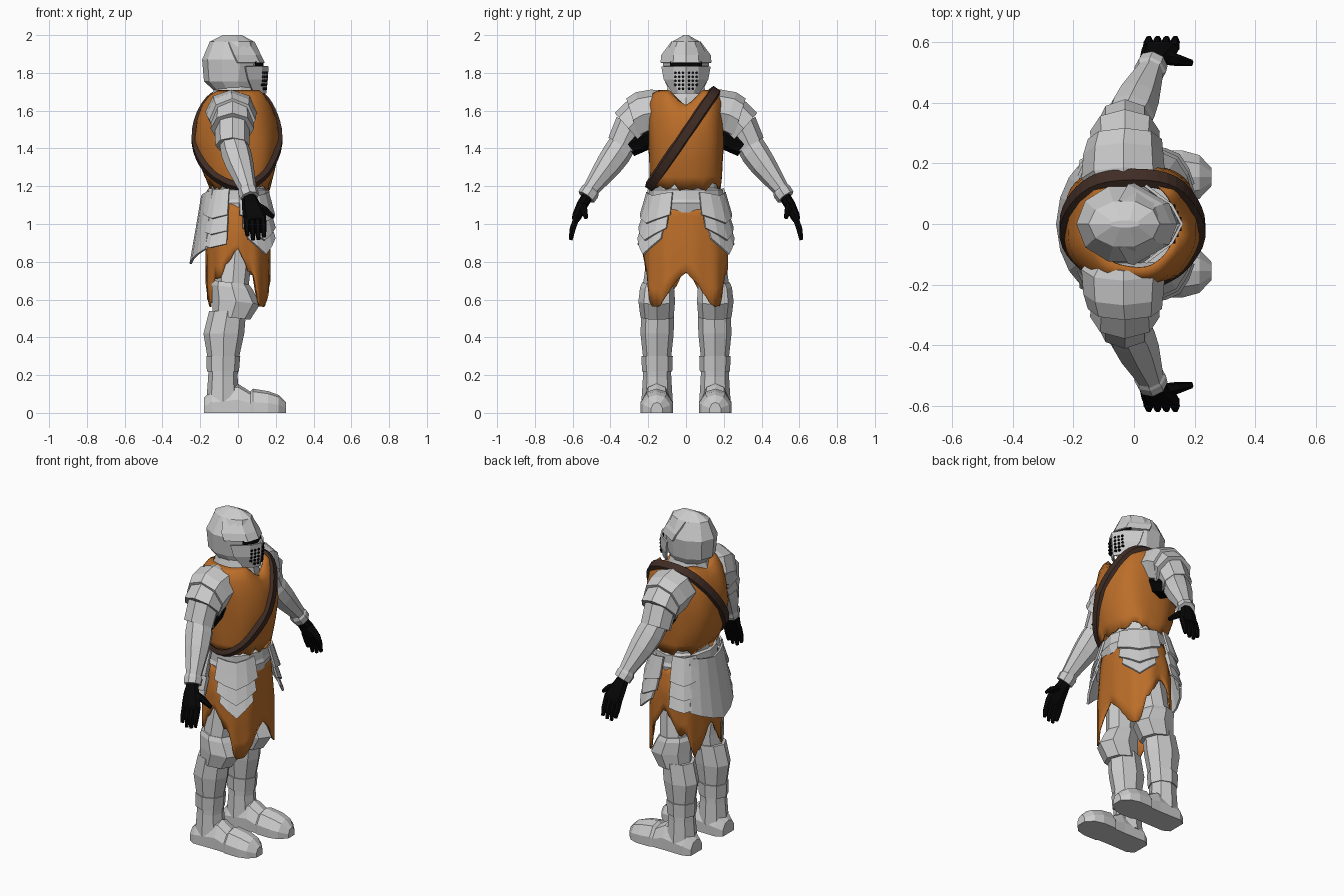
import bpy, bmesh, math, random
from mathutils import Vector, Matrix
from mathutils.bvhtree import BVHTree

random.seed(4)


def material(name, rgb):
    m = bpy.data.materials.new(name)
    m.diffuse_color = (*rgb, 1)
    return m


ORANGE = material("orange_cloth", (0.5, 0.155, 0.022))
BROWN = material("brown_leather", (0.05, 0.025, 0.018))
BLACK = material("black_fabric", (0.002, 0.002, 0.002))


def finish(name, bm, mat=None, mirror=False, thick=0, smooth=False):
    bmesh.ops.recalc_face_normals(bm, faces=bm.faces)
    me = bpy.data.meshes.new(name)
    bm.to_mesh(me)
    bm.free()
    ob = bpy.data.objects.new(name, me)
    bpy.context.collection.objects.link(ob)
    if mat:
        me.materials.append(mat)
    if thick:
        s = ob.modifiers.new("thickness", 'SOLIDIFY')
        s.thickness = thick
    if mirror:
        m = ob.modifiers.new("mirror", 'MIRROR')
        m.use_axis = (False, True, False)
    for p in me.polygons:
        p.use_smooth = smooth
    return ob


def loft(name, rows, wrap=True, caps=True, ring=False, **kw):
    """Skin rows of points; wrap closes each row, ring joins last to first."""
    bm = bmesh.new()
    vs = [[bm.verts.new(p) for p in r] for r in rows]
    n = len(rows[0])
    pairs = list(zip(vs, vs[1:])) + ([(vs[-1], vs[0])] if ring else [])
    for a, b in pairs:
        for i in range(n if wrap else n - 1):
            j = (i + 1) % n
            bm.faces.new((a[i], a[j], b[j], b[i]))
    if wrap and caps and not ring:
        bm.faces.new(vs[0])
        bm.faces.new(vs[-1])
    return finish(name, bm, **kw)


def tube(name, rings, axis=(0, 0, 1), n=8, **kw):
    """Rings (x, y, z, radius along x, other radius) square to the axis."""
    ax = Vector(axis).normalized()
    u = (Vector((1, 0, 0)) - ax * ax.x).normalized()
    v = ax.cross(u)
    angles = [2 * math.pi * i / n for i in range(n)]
    return loft(name, [[Vector((x, y, z)) + u * a * math.cos(t) + v * b * math.sin(t)
                        for t in angles] for x, y, z, a, b in rings], **kw)


def oval(a, p=0.8):
    c, s = math.cos(a), math.sin(a)
    return math.copysign(abs(c) ** p, c), math.copysign(abs(s) ** p, s)


def interp(table, t):
    for (a, va), (b, vb) in zip(table, table[1:]):
        if t <= b:
            return va + (vb - va) * (t - a) / (b - a)
    return table[-1][1]


def hip_plate(name, deg, half, zt, zb, drop, rt, rb, cols=5, mirror=True):
    """Curved plate hugging the hips with a ridge and a chevron lower edge."""
    rows = []
    for k in (0, 0.5, 1):
        row = []
        for i in range(cols):
            s = 2 * i / (cols - 1) - 1
            cx, cy = oval(math.radians(deg + s * half), 0.9)
            peak = 1 + 0.07 * (1 - abs(s)) * (0.4 + 0.6 * k)
            z = zt + (zb - zt) * k - drop * (1 - abs(s)) * (0.4 + 0.6 * k)
            row.append((cx * peak * (rt[0] + (rb[0] - rt[0]) * k),
                        cy * peak * (rt[1] + (rb[1] - rt[1]) * k), z))
        rows.append(row)
    loft(name, rows, wrap=False, mirror=mirror, thick=0.012)


# helmet shell
tube("helmet", [((b + f) / 2, 0, z, (f - b) / 2, w) for z, b, f, w in (
    (1.70, -0.12, 0.08, 0.09), (1.755, -0.18, 0.10, 0.118), (1.87, -0.19, 0.115, 0.13),
    (1.965, -0.15, 0.085, 0.078), (2.0, -0.08, 0.02, 0.012))], n=10)


# visor and brow, five points across each row
def face_rows(table):
    return [[(xs, -ys, z), (xc, -yc, z), (xf, 0, z), (xc, yc, z), (xs, ys, z)]
            for z, xf, xc, yc, xs, ys in table]


loft("visor", face_rows([(1.835, 0.162, 0.128, 0.065, 0.04, 0.131),
                         (1.765, 0.158, 0.126, 0.066, 0.055, 0.118),
                         (1.69, 0.15, 0.128, 0.04, 0.085, 0.07)]), wrap=False, thick=0.01)
loft("brow", face_rows([(1.855, 0.142, 0.116, 0.068, 0.0, 0.135),
                        (1.895, 0.122, 0.095, 0.066, -0.02, 0.131),
                        (1.965, 0.088, 0.05, 0.05, -0.05, 0.078)]), wrap=False, thick=0.01)
loft("eye_slit", face_rows([(1.83, 0.135, 0.112, 0.065, 0.09, 0.085),
                            (1.86, 0.135, 0.112, 0.065, 0.09, 0.085)]),
     wrap=False, mat=BLACK)
# breathing holes
bm = bmesh.new()
for side in (-1, 1):
    for c in range(3):
        for r in range(5 - c // 2):
            y, z = 0.016 + 0.02 * c, 1.80 - 0.021 * r
            x = 0.158 - y * 0.5 - (1.8 - z) * 0.03
            m = Matrix.Translation((x, side * y, z)) @ Matrix.Rotation(math.pi / 2, 4, 'Y')
            bmesh.ops.create_cone(bm, cap_ends=True, segments=6, radius1=0.0075,
                                  radius2=0.0075, depth=0.012, matrix=m)
finish("visor_holes", bm, BLACK)

# neck guard and inner body
tube("neck_guard", [(-0.02, 0, 1.58, 0.15, 0.15), (-0.02, 0, 1.67, 0.125, 0.12),
                    (-0.02, 0, 1.76, 0.09, 0.09)], n=10)
tube("torso_armour", [(0, 0, 1.08, 0.15, 0.17), (0, 0, 1.25, 0.15, 0.17),
                      (0, 0, 1.45, 0.19, 0.18), (0, 0, 1.62, 0.15, 0.16)], n=12)

# tunic with a V neck and a worn hem
N = 48
rows = []
for k, (z, b, f, w) in enumerate(((1.20, -0.15, 0.168, 0.185), (1.25, -0.178, 0.185, 0.192),
                                  (1.33, -0.208, 0.203, 0.194), (1.45, -0.232, 0.218, 0.202),
                                  (1.56, -0.217, 0.203, 0.203), (1.64, -0.188, 0.18, 0.20),
                                  (1.69, -0.155, 0.153, 0.178), (1.71, -0.12, 0.13, 0.145))):
    row = []
    for i in range(N):
        a = 2 * math.pi * i / N
        c, s = oval(a, 0.82)
        fold = 1 + 0.012 * math.sin(7 * a + k * 0.7)
        neck = max(0, 1 - abs(s) / 0.6) * (0.09 if c > 0 else 0.03) * max(0, k - 4) / 3
        hem = random.uniform(-0.025, 0.02) if k == 0 else 0
        row.append(((b + f) / 2 + c * fold * (f - b) / 2, s * fold * w, z - neck + hem))
    rows.append(row)
tunic = loft("tunic", rows, caps=False, mat=ORANGE, smooth=True, thick=0.008)

# shoulder strap: a flat band on a tilted loop, laid onto the tunic
centre, along = Vector((-0.005, -0.025, 1.44)), Vector((0, 0.175, 0.258))
across = along.normalized().cross(Vector((1, 0, 0)))
bm = bmesh.new()
bm.from_mesh(tunic.data)
tree = BVHTree.FromBMesh(bm)
bm.free()
M = 44
dirs, dist = [], []
for i in range(M):
    c, s = oval(2 * math.pi * i / M, 0.85)
    p = along * c + Vector((0.225, 0, 0)) * s
    d = p.normalized()
    hit = tree.ray_cast(centre + d, -d, 0.95)[0]
    dirs.append(d)
    dist.append((hit - centre).length + 0.008 if hit else p.length)
for _ in range(2):
    dist = [(dist[i - 1] + 2 * dist[i] + dist[(i + 1) % M]) / 4 for i in range(M)]
loft("shoulder_strap", [[centre + d * (r + h) + across * w for w, h in
                         ((-0.032, -0.018), (-0.022, 0.009), (0.022, 0.009), (0.032, -0.018))]
                        for d, r in zip(dirs, dist)], ring=True, mat=BROWN)

# arms: layered shoulder plates, forearm, cuff
tube("under_sleeve", [(-0.02, 0.14, 1.51, 0.08, 0.085), (-0.02, 0.31, 1.42, 0.07, 0.07)],
     (0, 0.85, -0.5), mat=BLACK, mirror=True)
tube("shoulder_plate_top", [(-0.035, 0.12, 1.60, 0.115, 0.115), (-0.035, 0.15, 1.595, 0.138, 0.122),
                            (-0.035, 0.23, 1.578, 0.132, 0.125), (-0.03, 0.28, 1.55, 0.122, 0.12)],
     (0, 0.95, -0.3), mirror=True)
tube("shoulder_plate_middle", [(-0.03, 0.235, 1.58, 0.108, 0.105), (-0.03, 0.305, 1.505, 0.115, 0.11)],
     (0, 0.75, -0.66), mirror=True)
tube("shoulder_plate_lower", [(-0.03, 0.285, 1.52, 0.092, 0.095), (-0.03, 0.337, 1.415, 0.09, 0.085)],
     (0, 0.5, -0.87), mirror=True)
ARM = (0.09, 0.2, -0.28)
tube("forearm", [(-0.03, 0.325, 1.44, 0.07, 0.072), (-0.01, 0.365, 1.375, 0.08, 0.076),
                 (0.01, 0.41, 1.31, 0.074, 0.07), (0.055, 0.51, 1.175, 0.044, 0.042)],
     ARM, mirror=True)
tube("wrist_cuff", [(0.046, 0.497, 1.19, 0.043, 0.043), (0.053, 0.508, 1.172, 0.054, 0.052),
                    (0.062, 0.528, 1.142, 0.05, 0.05)], ARM, mirror=True)

# gloved hands
tube("palm", [(0.058, 0.52, 1.15, 0.035, 0.03), (0.07, 0.55, 1.10, 0.05, 0.03),
              (0.088, 0.578, 1.04, 0.062, 0.026), (0.09, 0.586, 1.02, 0.054, 0.02)],
     (0.1, 0.45, -0.9), mat=BLACK, mirror=True)
for i in range(4):
    x, tip = 0.045 + 0.029 * i, 0.915 + (0.022, 0.0, 0.002, 0.015)[i]
    tube("finger", [(x, 0.577, 1.04, 0.017, 0.019), (x + 0.003, 0.6, 0.975, 0.016, 0.018),
                    (x + 0.005, 0.61, tip, 0.010, 0.011)],
         (0, 0.25, -1), n=6, mat=BLACK, mirror=True)
tube("thumb", [(0.085, 0.55, 1.10, 0.026, 0.024), (0.14, 0.54, 1.075, 0.02, 0.02),
               (0.19, 0.53, 1.035, 0.011, 0.011)], (0.8, -0.15, -0.45), n=6, mat=BLACK, mirror=True)

# waist belt and torn skirt
tube("waist_belt", [(0, 0, 1.06, 0.165, 0.195), (0, 0, 1.11, 0.178, 0.205), (0, 0, 1.13, 0.17, 0.195),
                    (0, 0, 1.18, 0.165, 0.195), (0, 0, 1.19, 0.14, 0.18)], n=12)
HEM = [(0, 0.74), (18, 0.65), (34, 0.57), (54, 0.57), (64, 0.72), (76, 0.76), (90, 0.86),
       (106, 0.80), (122, 0.70), (135, 0.72), (148, 0.56), (162, 0.62), (180, 0.75)]
rows = []
for k in range(7):
    t, row = k / 6, []
    for i in range(72):
        d = i * 5
        c, s = oval(math.radians(d), 0.85)
        hem = interp(HEM, min(d, 360 - d)) + random.uniform(-0.01, 0.01) * (k == 6)
        r = 1 + 0.02 * t * math.sin(math.radians(d) * 11)
        flare = min(1, t * 2)
        row.append((c * r * (0.158 + 0.012 * flare), s * r * (0.195 + 0.03 * flare),
                    1.11 + (hem - 1.11) * t))
    rows.append(row)
loft("skirt", rows, caps=False, mat=ORANGE, smooth=True, thick=0.008)

# hip plates: front chevrons, rear guard and its side lames
for i, (half, zt, zb) in enumerate(((35, 1.17, 1.05), (31, 1.09, 0.98), (25, 1.02, 0.925))):
    g = 0.009 * i
    hip_plate("front_hip_plate", 53, half, zt, zb, 0.045 + 0.02 * i,
              (0.172 + g, 0.21 + g), (0.205 + g, 0.245 + g))
    hip_plate("rear_side_lame", 125, 22, zt + 0.02, zb - 0.015 * i, 0.02,
              (0.182 + g, 0.205 + g), (0.215 + g, 0.245 + g))
hip_plate("rear_guard", 180, 46, 1.18, 0.87, 0.08, (0.19, 0.215), (0.24, 0.275), 7, False)

# legs
tube("thigh", [(-0.015, 0.10, 1.05, 0.1, 0.075), (-0.015, 0.125, 0.85, 0.092, 0.08),
               (-0.03, 0.15, 0.66, 0.085, 0.08)], mirror=True)
tube("knee_guard", [(-0.035, 0.15, 0.69, 0.095, 0.082), (-0.03, 0.153, 0.665, 0.11, 0.09),
                    (-0.01, 0.155, 0.59, 0.128, 0.097), (-0.035, 0.153, 0.505, 0.1, 0.088)],
     (0.12, 0, 1), mirror=True)
tube("shin_guard", [(-0.055, 0.15, 0.54, 0.098, 0.086), (-0.075, 0.153, 0.42, 0.108, 0.088),
                    (-0.078, 0.153, 0.29, 0.083, 0.074)], mirror=True)
tube("ankle_band", [(-0.078, 0.153, 0.30, 0.09, 0.083), (-0.08, 0.153, 0.22, 0.085, 0.08)],
     mirror=True)
tube("ankle_guard", [(-0.078, 0.153, 0.24, 0.078, 0.074), (-0.08, 0.153, 0.19, 0.078, 0.075),
                     (-0.08, 0.153, 0.06, 0.088, 0.083)], mirror=True)

# armoured shoes with a flat sole
rows = []
for x, w, h in ((-0.18, 0.055, 0.08), (-0.14, 0.078, 0.12), (0.0, 0.076, 0.155), (0.065, 0.078, 0.112),
                (0.08, 0.086, 0.128), (0.16, 0.087, 0.115), (0.215, 0.072, 0.095), (0.255, 0.03, 0.055)):
    rows.append([(x, 0.155 + w * a, h * b) for a, b in
                 ((-1, 0), (-1, 0.45), (-0.6, 0.88), (0, 1), (0.6, 0.88), (1, 0.45), (1, 0))])
loft("shoe", rows, mirror=True)
